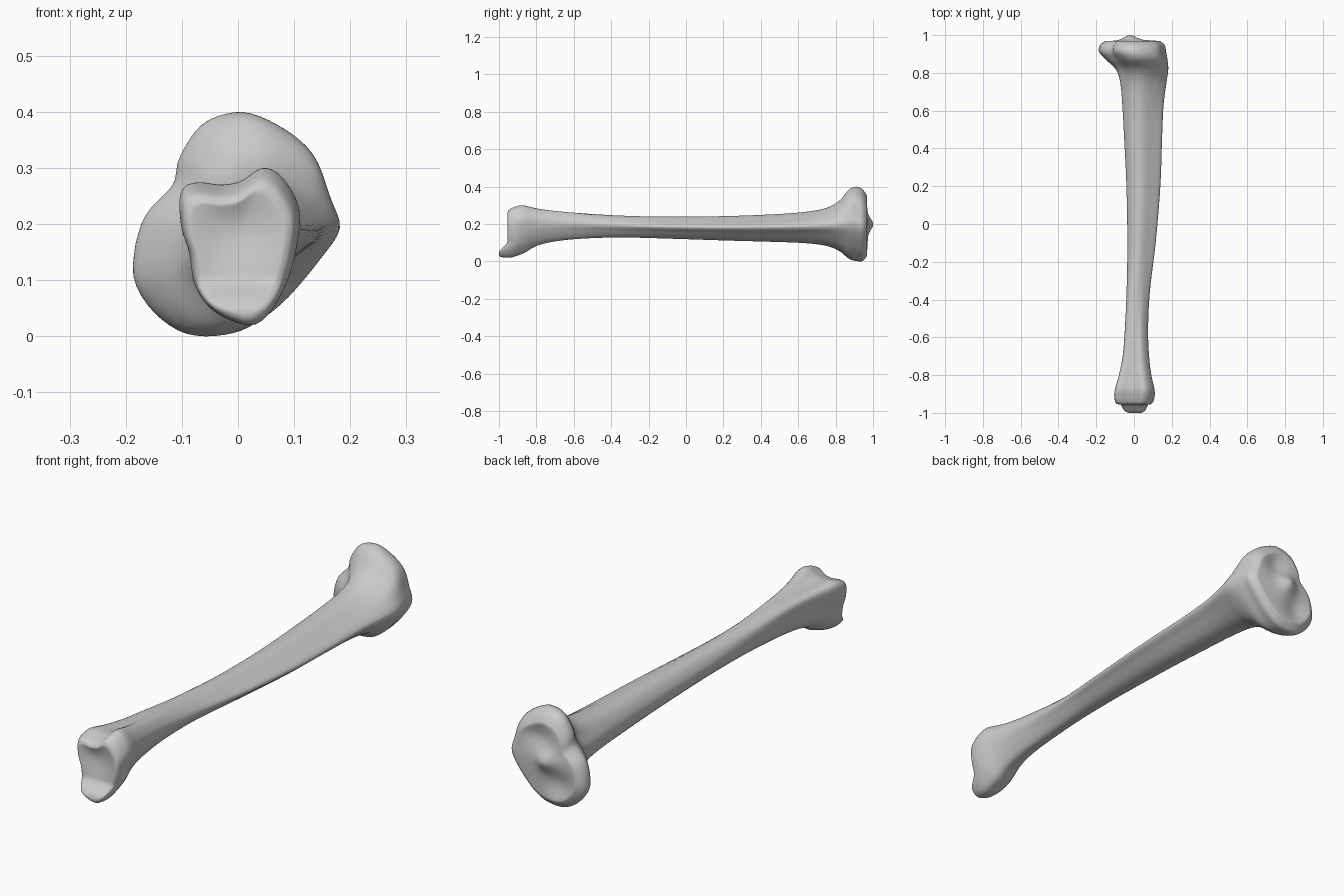
import bpy, bmesh, math
from mathutils import Vector

default_cube = bpy.data.objects.get("Cube")
if default_cube:
    bpy.data.objects.remove(default_cube, do_unlink=True)

SIDES = 72      # points around each ring
STEPS = 6       # rings between two stations
CAP_RINGS = 14  # rings across each joint surface

# Cross-section outlines (x, z), counter-clockwise
HEAD = [(.18, .2), (.165, .25), (.145, .315), (.11, .355), (.05, .39), (0, .4),
        (-.06, .378), (-.1, .32), (-.112, .27), (-.165, .21), (-.185, .12), (-.165, .065),
        (-.12, .02), (-.07, 0), (0, .005), (.05, .03), (.1, .075), (.16, .15)]
SHAFT = [(1, .1), (.5, .6), (-.1, 1), (-.65, .85), (-1, .2), (-.9, -.5),
         (-.45, -1), (.15, -.9), (.65, -.4)]
ANKLE = [(.113, .19), (.11, .235), (.08, .285), (.045, .3), (.01, .275), (-.03, .267),
         (-.07, .272), (-.1, .26), (-.1, .2), (-.085, .15), (-.075, .09),
         (-.045, .045), (0, .02), (.04, .018), (.075, .06), (.1, .12)]

# Stations: y, left x, right x, low z, high z, blend (-1 ankle, 0 shaft, 1 head)
STATIONS = [
    (-.955, -.085, .085, .035, .26, -1),
    (-.945, -.098, .1, .024, .278, -1),
    (-.91, -.105, .11, .02, .294, -1),
    (-.87, -.1, .108, .04, .3, -1),
    (-.8, -.08, .092, .082, .284, -.9),
    (-.7, -.06, .08, .107, .27, -.7),
    (-.55, -.048, .075, .122, .257, -.45),
    (-.35, -.039, .085, .128, .245, -.2),
    (-.1, -.035, .115, .122, .239, 0),
    (.2, -.04, .14, .112, .242, 0),
    (.45, -.052, .149, .105, .251, 0),
    (.63, -.062, .157, .098, .264, .1),
    (.75, -.073, .173, .083, .286, .3),
    (.82, -.097, .182, .055, .325, .6),
    (.87, -.15, .178, .015, .383, .9),
    (.91, -.185, .171, .002, .4, 1),
    (.945, -.182, .164, .002, .385, 1),
    (.968, -.155, .14, .03, .35, 1),
]


def spline(a, b, c, d, t):
    """Smooth curve through b and c."""
    return tuple(q + .5 * t * (r - p + t * (2*p - 5*q + 4*r - s + t * (3*(q - r) + s - p)))
                 for p, q, r, s in zip(a, b, c, d))


def fit(points, x0, x1, z0, z1):
    """Stretch an outline into a bounding box."""
    xs, zs = [p[0] for p in points], [p[1] for p in points]
    sx, sz = (x1 - x0) / (max(xs) - min(xs)), (z1 - z0) / (max(zs) - min(zs))
    return [(x0 + (x - min(xs)) * sx, z0 + (z - min(zs)) * sz) for x, z in points]


def outline(points):
    """Resample a closed outline at even angles about its middle."""
    points = fit(points, -1, 1, -1, 1)
    n = len(points)
    dense = [spline(points[i - 1], points[i], points[(i + 1) % n], points[(i + 2) % n], k / 30)
             for i in range(n) for k in range(30)]
    result = []
    for k in range(SIDES):
        ray = Vector((math.cos(math.tau * k / SIDES), math.sin(math.tau * k / SIDES)))
        best = max(dense, key=lambda p: Vector(p).normalized().dot(ray))
        result.append(tuple(ray * Vector(best).length))
    return result


head, shaft, ankle = outline(HEAD), outline(SHAFT), outline(ANKLE)


def section(x0, x1, z0, z1, blend):
    target, w = (head if blend > 0 else ankle), min(abs(blend), 1)
    mixed = [(a[0] * (1 - w) + b[0] * w, a[1] * (1 - w) + b[1] * w)
             for a, b in zip(shaft, target)]
    return fit(mixed, x0, x1, z0, z1)


def bump(x, z, cx, cz, size):
    return math.exp(-((x - cx) ** 2 + (z - cz) ** 2) / (2 * size * size))


def knee_surface(x, z):
    """Two shallow cups with a raised spine between them."""
    return (.027 * bump(x, z, -.02, .2, .03) - .02 * bump(x, z, .03, .29, .045)
            - .02 * bump(x, z, -.08, .1, .045))


def ankle_surface(x, z):
    """Shallow hollow."""
    return .018 * bump(x, z, 0, .19, .055)


def ankle_lip(y, z):
    """Pushes the low side of the ankle end forward."""
    low = max(0, min(1, (.105 - z) / .06))
    near = max(0, min(1, (-.86 - y) / .08))
    return -.046 * low * low * (3 - 2 * low) * near


# Loft the bone along its length
bm = bmesh.new()
rings = []


def add_ring(points, depth):
    rings.append([bm.verts.new((x, depth(x, z), z)) for x, z in points])


def shrink(points, t):
    cx = sum(p[0] for p in points) / SIDES
    cz = sum(p[1] for p in points) / SIDES
    return [(cx + (x - cx) * t, cz + (z - cz) * t) for x, z in points]


# Ankle joint surface, from the middle outwards
first, last = section(*STATIONS[0][1:]), section(*STATIONS[-1][1:])
y_first, y_last = STATIONS[0][0], STATIONS[-1][0]
for i in range(CAP_RINGS):
    t = (i + .3) / CAP_RINGS
    add_ring(shrink(first, t), lambda x, z: y_first + ankle_lip(y_first, z)
             + ankle_surface(x, z) * (1 - t ** 4) - .004 * (1 - t * t))

# Shaft and both flared ends
count = len(STATIONS)
for i in range(count - 1):
    quad = [STATIONS[max(0, min(count - 1, i + k))] for k in (-1, 0, 1, 2)]
    for k in range(STEPS + (i == count - 2)):
        y, *box = spline(*quad, k / STEPS)
        add_ring(section(*box), lambda x, z: y + ankle_lip(y, z))

# Knee joint surface, from the rim inwards
for i in reversed(range(CAP_RINGS)):
    t = (i + .3) / CAP_RINGS
    add_ring(shrink(last, t), lambda x, z: y_last + .008 * (1 - t * t)
             + knee_surface(x, z) * (1 - t ** 6))

for a, b in zip(rings, rings[1:]):
    for k in range(SIDES):
        n = (k + 1) % SIDES
        bm.faces.new((a[k], a[n], b[n], b[k]))
bm.faces.new(rings[0])
bm.faces.new(rings[-1])
bmesh.ops.recalc_face_normals(bm, faces=bm.faces)

mesh = bpy.data.meshes.new("shin_bone")
bm.to_mesh(mesh)
bm.free()
bone = bpy.data.objects.new("shin_bone", mesh)
bpy.context.collection.objects.link(bone)

# Plain grey
grey = bpy.data.materials.new("bone_grey")
grey.use_nodes = True
grey.diffuse_color = (.6, .6, .6, 1)
grey.node_tree.nodes["Principled BSDF"].inputs["Base Color"].default_value = (.6, .6, .6, 1)
mesh.materials.append(grey)

# Soften the loft and shade it smooth
soften = bone.modifiers.new("soften", 'SMOOTH')
soften.factor = .5
soften.iterations = 2
bpy.context.view_layer.objects.active = bone
bone.select_set(True)
bpy.ops.object.shade_smooth()
